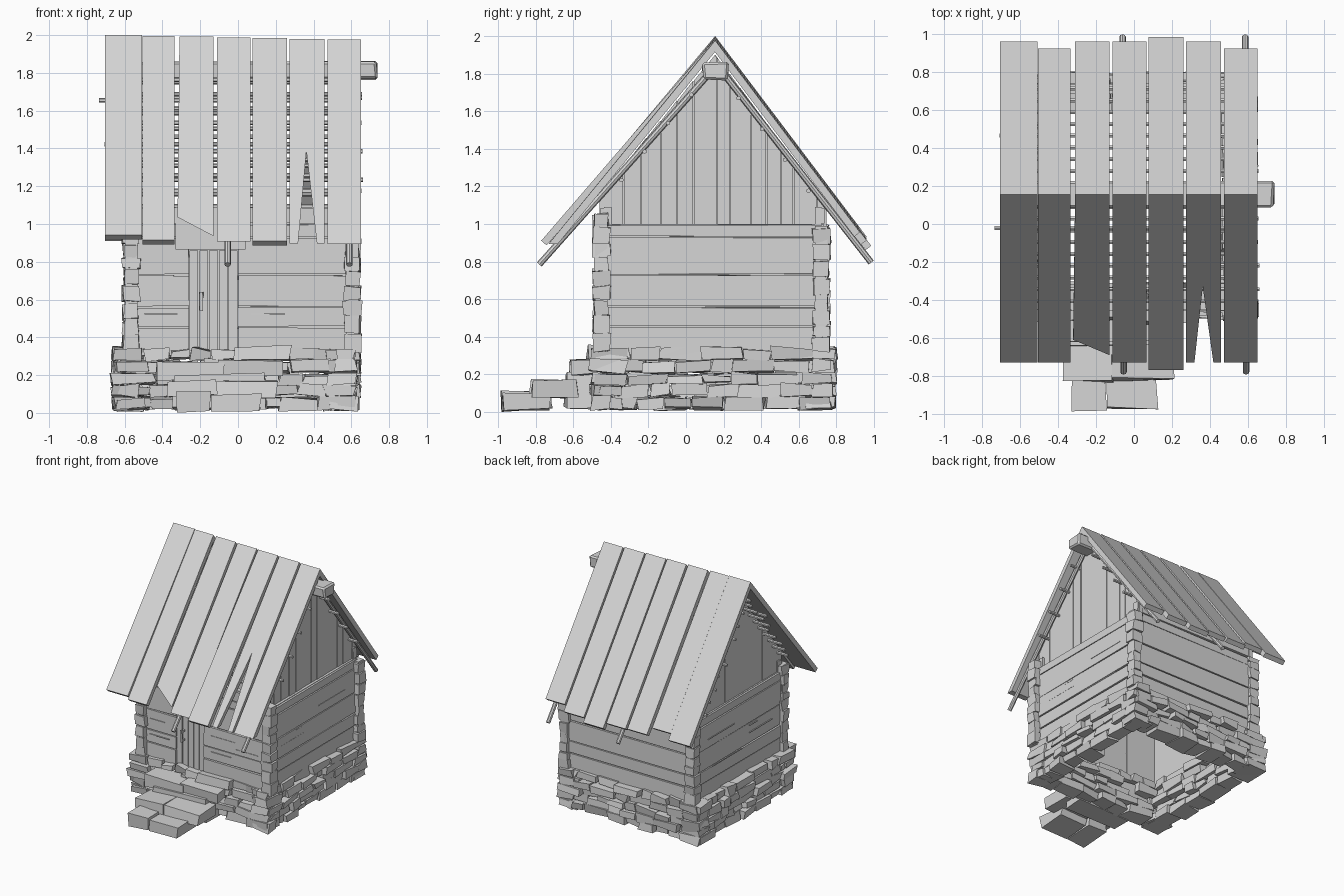
import bpy, bmesh, random
from mathutils import Vector, Matrix

random.seed(4)
if "Cube" in bpy.data.objects:
    bpy.data.objects.remove(bpy.data.objects["Cube"])

grey = bpy.data.materials.new("plain grey")
grey.use_nodes = True
COLOUR = (0.67, 0.67, 0.67, 1)
grey.diffuse_color = COLOUR
grey.node_tree.nodes["Principled BSDF"].inputs["Base Color"].default_value = COLOUR

RIDGE_Y, RIDGE_Z = 0.155, 2.0
SLOPE = {-1: 1.22, 1: 1.325}          # front and back roof pitch
rnd = random.uniform


def finish(bm, name):
    bmesh.ops.recalc_face_normals(bm, faces=bm.faces)
    mesh = bpy.data.meshes.new(name)
    bm.to_mesh(mesh)
    bm.free()
    mesh.materials.append(grey)
    ob = bpy.data.objects.new(name, mesh)
    bpy.context.collection.objects.link(ob)
    return ob


def solid(bm, top, bottom):
    """Closed prism between two matching outlines."""
    a = [bm.verts.new(p) for p in top]
    b = [bm.verts.new(p) for p in bottom]
    bm.faces.new(a)
    bm.faces.new(b[::-1])
    for i in range(len(a)):
        j = (i + 1) % len(a)
        bm.faces.new((a[j], a[i], b[i], b[j]))


def block(bm, x0, x1, y0, y1, z0, z1, rough=0.0):
    """Box with slightly moved corners."""
    def corner(x, y, z):
        return Vector((x, y, z)) + Vector([rnd(-rough, rough) for _ in range(3)])
    ring = ((x0, y0), (x1, y0), (x1, y1), (x0, y1))
    solid(bm, [corner(x, y, z1) for x, y in ring], [corner(x, y, z0) for x, y in ring])


def rod(bm, p, q, r, sides=8):
    p, q = Vector(p), Vector(q)
    turn = (q - p).to_track_quat('Z', 'Y').to_matrix().to_4x4()
    bmesh.ops.create_cone(bm, cap_ends=True, segments=sides, radius1=r, radius2=r,
                          depth=(q - p).length,
                          matrix=Matrix.Translation((p + q) / 2) @ turn)


def roof_point(x, d, side, pitch, ridge=RIDGE_Z, under=0.0, level=False):
    """Point on a slope, d out from the ridge, sunk square to it or cut level."""
    p = Vector((x, RIDGE_Y + side * d, ridge - pitch * d))
    slant = (1 + pitch * pitch) ** 0.5
    if d == 0:
        return p - Vector((0, 0, under * slant))
    if level:
        return p - Vector((0, side * under * slant / pitch, 0))
    return p - under * Vector((0, side * pitch, 1)).normalized()


def roof_z(y):
    return RIDGE_Z - SLOPE[1 if y > RIDGE_Y else -1] * abs(y - RIDGE_Y)


# Roof planks: x range, front reach, back reach, front pitch, level-cut front end
PLANKS = [(-.705, -.508, .885, .805, 1.195, False), (-.506, -.335, .885, .77, 1.222, False),
          (-.31, -.13, .845, .805, 1.25, True), (-.112, .065, .885, .805, 1.22, True),
          (.077, .26, .925, .83, 1.16, False), (.273, .458, .885, .805, 1.225, True),
          (.473, .65, .885, .77, 1.222, True)]
THICK = .038
for n, (x0, x1, front, back, front_pitch, level) in enumerate(PLANKS):
    ridge = RIDGE_Z - .004 * n
    for side, reach, word, pitch in ((-1, front, "front", front_pitch),
                                     (1, back, "back", SLOPE[1])):
        shape = [(x0, 0), (x1, 0), (x1, reach), (x0, reach)]
        if side == -1 and n == 2:                     # snapped end
            shape[3] = (x0 - .01, reach - .08)
        if side == -1 and n == 5:                     # split end
            shape[3:3] = [(x1 - .04, reach), (.362, .485), (x0 + .045, reach)]
        bm = bmesh.new()
        solid(bm, [roof_point(x, d, side, pitch, ridge) for x, d in shape],
              [roof_point(x, d, side, pitch, ridge, THICK, level and side == -1)
               for x, d in shape])
        finish(bm, f"roof_plank_{word}_{n + 1}")

# Ridge beam, rafters and laths
bm = bmesh.new()
block(bm, -.6, .735, .09, .225, 1.765, 1.86, .006)
bmesh.ops.bevel(bm, geom=bm.edges[:], offset=.012, segments=1, affect='EDGES')
finish(bm, "ridge_beam")

bm = bmesh.new()
for x in (-.055, .59):
    rod(bm, (x, -.78, .785), (x, .11, 1.785), .017)
    rod(bm, (x - .005, .985, .795), (x, .2, 1.8), .017)
finish(bm, "rafters")

bm = bmesh.new()
for side in (-1, 1):
    for i in range(10):
        d = .08 + .062 * i
        right = rnd(.645, .662) if i % 2 == 0 else .56
        rod(bm, roof_point(rnd(-.71, -.65), d, side, SLOPE[side], under=.1),
            roof_point(right, d, side, SLOPE[side], under=.1), .012, 6)
rod(bm, (-.735, -.02, 1.655), (.5, -.02, 1.655), .012, 6)
finish(bm, "laths")

# Gables of upright boards
for name, xa, xb, widest in (("gable_right", .53, .565, .13), ("gable_left", -.56, -.525, .5)):
    bm = bmesh.new()
    y = -.46
    while y < .74:
        y2 = min(y + rnd(widest * .5, widest), .75)
        top = [(y2 - .004, roof_z(y2) - .1), (y, roof_z(y) - .1)]
        if y < RIDGE_Y < y2 - .004:
            top.insert(1, (RIDGE_Y, RIDGE_Z - .1))
        outline = [(y, .97), (y2 - .004, .97)] + top
        out = rnd(-.004, .004)
        solid(bm, [(xa + out, a, b) for a, b in outline],
              [(xb + out, a, b) for a, b in outline])
        y = y2
    finish(bm, name)

# Walls of wide horizontal planks over a thin inner lining
COURSES = [(.3, .455), (.455, .56), (.56, .73), (.73, .93), (.93, 1.0)]


def wall_courses(box, courses=COURSES):
    for z0, z1 in courses:
        box(z0 + .004, z1 - .004, rnd(-.004, .004))


bm = bmesh.new()
wall_courses(lambda a, b, o: block(bm, .555, .6 + o, -.43, .72, a, b, .003))
block(bm, .55, .585, -.43, .72, .3, 1.0)
finish(bm, "wall_right")

bm = bmesh.new()
wall_courses(lambda a, b, o: block(bm, -.585 + o, -.54, -.43, .72, a, b, .003))
block(bm, -.57, -.535, -.43, .72, .3, 1.0)
finish(bm, "wall_left")

HIGH = COURSES + [(1.0, 1.09)]
bm = bmesh.new()
wall_courses(lambda a, b, o: block(bm, -.56, .58, .69, .735 + o, a, b, .003), HIGH)
block(bm, -.56, .58, .685, .72, .3, 1.09)
finish(bm, "wall_back")

DOOR_L, DOOR_R, DOOR_TOP = -.26, 0.0, .865
bm = bmesh.new()
for x0, x1 in ((-.57, DOOR_L), (DOOR_R, .58)):
    wall_courses(lambda a, b, o: block(bm, x0, x1, -.45 + o, -.4, a, b, .002), HIGH)
    block(bm, x0, x1, -.435, -.395, .3, 1.09)
block(bm, DOOR_L - .07, DOOR_R + .04, -.458, -.4, DOOR_TOP, 1.09)
finish(bm, "wall_front")

# Cracks in the timber
bm = bmesh.new()
for x, z, w in ((.07, .52, .18), (.07, .655, .22), (.3, .6, .2), (-.5, .52, .18),
                (-.5, .65, .14)):
    block(bm, x, x + w, -.457, -.449, z, z + .006)
for y, z, w in ((-.3, .65, .3), (.1, .555, .4), (-.1, .71, .1), (.2, .8, .35)):
    block(bm, .598, .606, y, y + w, z, z + .006)
    block(bm, -.592, -.584, y, y + w, z, z + .006)
finish(bm, "timber_cracks")

# Door and handle
bm = bmesh.new()
wide = (DOOR_R - DOOR_L) / 5
for i in range(5):
    x = DOOR_L + i * wide
    block(bm, x + .003, x + wide - .003, -.435 + rnd(-.004, .004), -.405, .3, DOOR_TOP - .006)
block(bm, DOOR_L, DOOR_R, -.42, -.4, .3, DOOR_TOP)
finish(bm, "door")

bm = bmesh.new()
block(bm, -.205, -.185, -.475, -.46, .54, .64, .002)
for z in (.545, .62):
    block(bm, -.203, -.187, -.465, -.43, z, z + .015)
finish(bm, "door_handle")

# Notched corner timbers, stacked as uneven short blocks
for name, cx, cy, top in (("front_right", .605, -.45, 1.06), ("back_right", .6, .72, 1.0),
                          ("front_left", -.565, -.45, 1.06), ("back_left", -.565, .72, 1.0)):
    bm = bmesh.new()
    z = .32
    while z < top - .02:
        z2 = min(z + rnd(.06, .1), top)
        ex, ey = rnd(.034, .048), rnd(.034, .048)
        block(bm, cx - ex, cx + ex, cy - ey, cy + ey, z + .003, z2 - .003, .007)
        z = z2
    block(bm, cx - .033, cx + .033, cy - .033, cy + .033, .32, top - .01)
    finish(bm, "corner_" + name)

# Dry stone footing: five uneven courses around a hollow middle
LEFT, RIGHT, FRONT, BACK = -.64, .62, -.48, .77
LEVELS = [(.015, .085), (.08, .15), (.145, .21), (.205, .28), (.275, .345)]
for n, (z0, z1) in enumerate(LEVELS):
    bm = bmesh.new()
    for axis, fixed, start, end in ((0, FRONT, LEFT, RIGHT), (0, BACK, LEFT, RIGHT),
                                    (1, LEFT, FRONT, BACK), (1, RIGHT, FRONT, BACK)):
        inward = 1 if fixed < 0 else -1
        a = start - rnd(0, .03)
        while a < end - .02:
            b = a + rnd(.1, .24)
            if b > end - .08:
                b = end + rnd(0, .02)
            out = fixed - inward * rnd(-.02, .03)
            inn = fixed + inward * rnd(.11, .18)
            lo, hi = min(out, inn), max(out, inn)
            drop = z0 + rnd(0, .012)
            span = (a, b - .006, lo, hi) if axis == 0 else (lo, hi, a, b - .006)
            block(bm, *span, drop, z1 - rnd(0, .012), .012)
            a = b
    finish(bm, f"footing_course_{n + 1}")

# Rough slab steps up to the door
STEPS = [(-.33, -.15, -.985, -.72, .01, .105), (-.135, .12, -.975, -.72, .01, .1),
         (-.38, -.12, -.83, -.58, .09, .165), (-.14, .2, -.82, -.58, .08, .175),
         (-.43, -.08, -.62, -.44, .18, .275), (-.1, .23, -.61, -.44, .2, .285),
         (-.34, .15, -.64, -.46, .02, .2), (-.02, .28, -.52, -.42, .285, .35)]
bm = bmesh.new()
for s in STEPS:
    block(bm, *s, .013)
finish(bm, "stone_steps")
